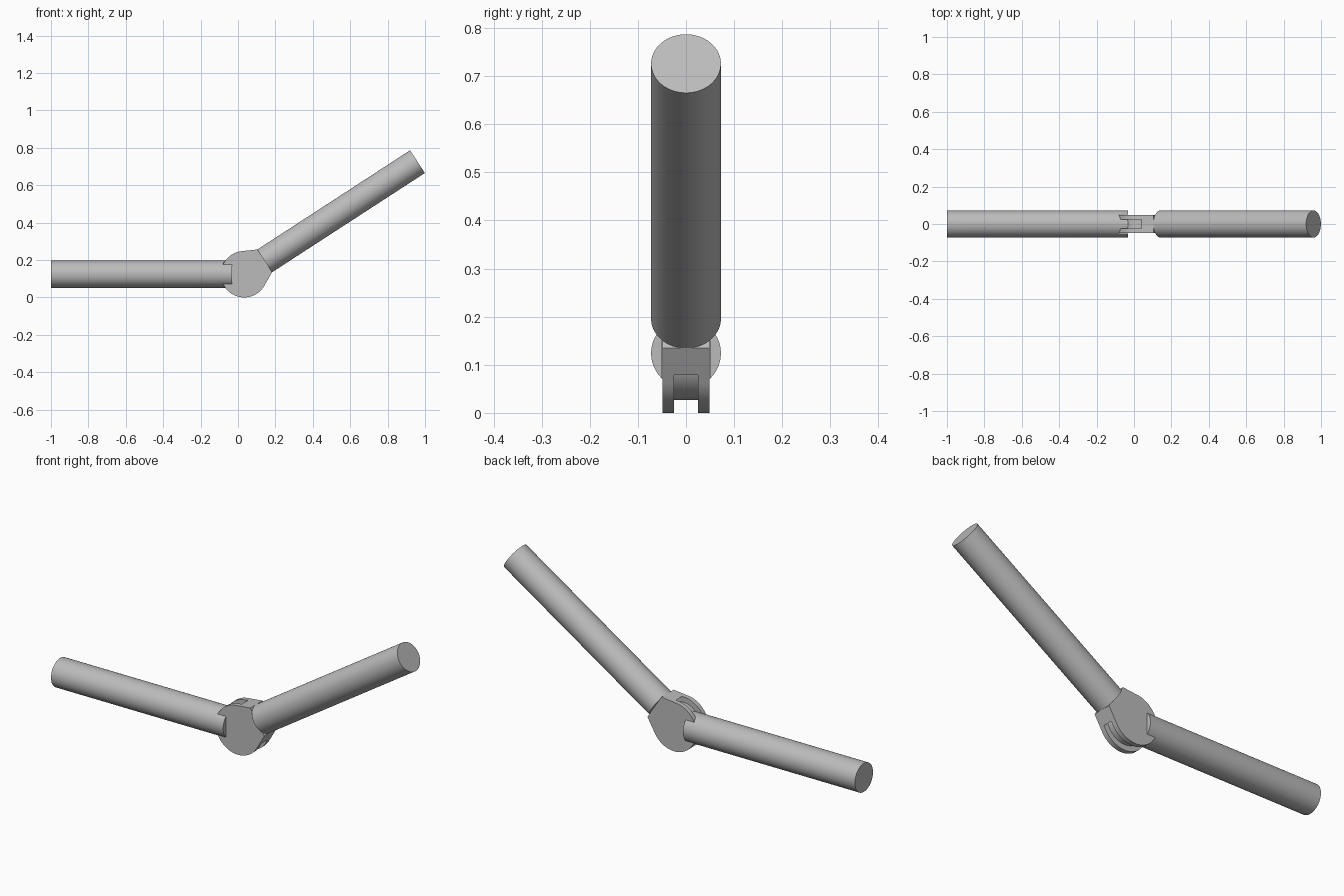
import bpy
import bmesh
from math import radians, cos, sin, acos, atan2, hypot, pi
from mathutils import Matrix, Vector

cube = bpy.data.objects.get("Cube")
if cube:
    bpy.data.objects.remove(cube, do_unlink=True)

ROD_R = 0.0725
DISC_R = 0.124
TONGUE_R = 0.097
SLOT_R = 0.1255
GAP = 0.025          # half width of the tongue slot
FORK = 0.049         # half width of the fork
NECK = 0.131         # hinge to start of the raised rod
PIVOT = Vector((0.033, 0, 0.124))
TILT = Matrix.Translation(PIVOT) @ Matrix.Rotation(radians(-33), 4, 'Y')

grey = bpy.data.materials.new("plain grey")
grey.use_nodes = True
grey.diffuse_color = (0.5, 0.5, 0.5, 1)
grey.node_tree.nodes["Principled BSDF"].inputs["Base Color"].default_value = (0.5, 0.5, 0.5, 1)


def prism(name, outline, y0, y1, matrix):
    """Extrude an outline in the x-z plane from y0 to y1."""
    bm = bmesh.new()
    face = bm.faces.new([bm.verts.new((x, y0, z)) for x, z in outline])
    ext = bmesh.ops.extrude_face_region(bm, geom=[face])
    verts = [v for v in ext["geom"] if isinstance(v, bmesh.types.BMVert)]
    bmesh.ops.translate(bm, verts=verts, vec=(0, y1 - y0, 0))
    return finish(name, bm, matrix)


def rod(name, x0, x1, matrix):
    """Round bar along local x."""
    bm = bmesh.new()
    bmesh.ops.create_cone(bm, cap_ends=True, segments=96, radius1=ROD_R, radius2=ROD_R, depth=x1 - x0)
    place = Matrix.Translation(((x0 + x1) / 2, 0, 0)) @ Matrix.Rotation(pi / 2, 4, 'Y')
    bmesh.ops.transform(bm, matrix=place, verts=bm.verts)
    return finish(name, bm, matrix)


def finish(name, bm, matrix):
    bmesh.ops.transform(bm, matrix=matrix, verts=bm.verts)
    bmesh.ops.recalc_face_normals(bm, faces=bm.faces)
    mesh = bpy.data.meshes.new(name)
    bm.to_mesh(mesh)
    bm.free()
    mesh.materials.append(grey)
    obj = bpy.data.objects.new(name, mesh)
    bpy.context.collection.objects.link(obj)
    return obj


def arc(radius, start, end, steps=96):
    return [(radius * cos(start + (end - start) * i / steps),
             radius * sin(start + (end - start) * i / steps)) for i in range(steps + 1)]


def combine(target, other, operation):
    mod = target.modifiers.new(operation.title(), 'BOOLEAN')
    mod.operation, mod.solver, mod.object = operation, 'EXACT', other
    bpy.context.view_layer.objects.active = target
    bpy.ops.object.modifier_apply(modifier=mod.name)
    bpy.data.objects.remove(other, do_unlink=True)


def disc(name, radius, y0, y1):
    return prism(name, arc(radius, 0, 2 * pi)[:-1], y0, y1, Matrix.Translation(PIVOT))


# Level rod, with a curved slot on each side for the fork cheeks
level_rod = rod("level_rod", -1 - PIVOT.x, -0.066, Matrix.Translation(PIVOT))
for side in (-1, 1):
    y0, y1 = sorted((side * (GAP - 0.0005), side * (FORK + 0.0005)))
    combine(level_rod, disc("slot_cutter", SLOT_R, y0, y1), 'DIFFERENCE')
# Round hinge tongue between the cheeks
combine(level_rod, disc("hinge_tongue", TONGUE_R, 0.0005 - GAP, GAP - 0.0005), 'UNION')

# Fork: disc tapering along tangents to the width of the raised rod
tangent = atan2(ROD_R, NECK) + acos(DISC_R / hypot(NECK, ROD_R))
outline = arc(DISC_R, tangent, 2 * pi - tangent) + [(NECK, -ROD_R), (NECK, ROD_R)]
fork = prism("hinge_fork", outline, -FORK, FORK, TILT)
combine(fork, disc("fork_cutter", SLOT_R, -GAP, GAP), 'DIFFERENCE')

# Raised rod
raised_rod = rod("raised_rod", NECK, 1.105, TILT)

for obj in (level_rod, fork, raised_rod):
    bpy.ops.object.select_all(action='DESELECT')
    obj.select_set(True)
    bpy.context.view_layer.objects.active = obj
    bpy.ops.object.shade_smooth_by_angle(angle=radians(30))
